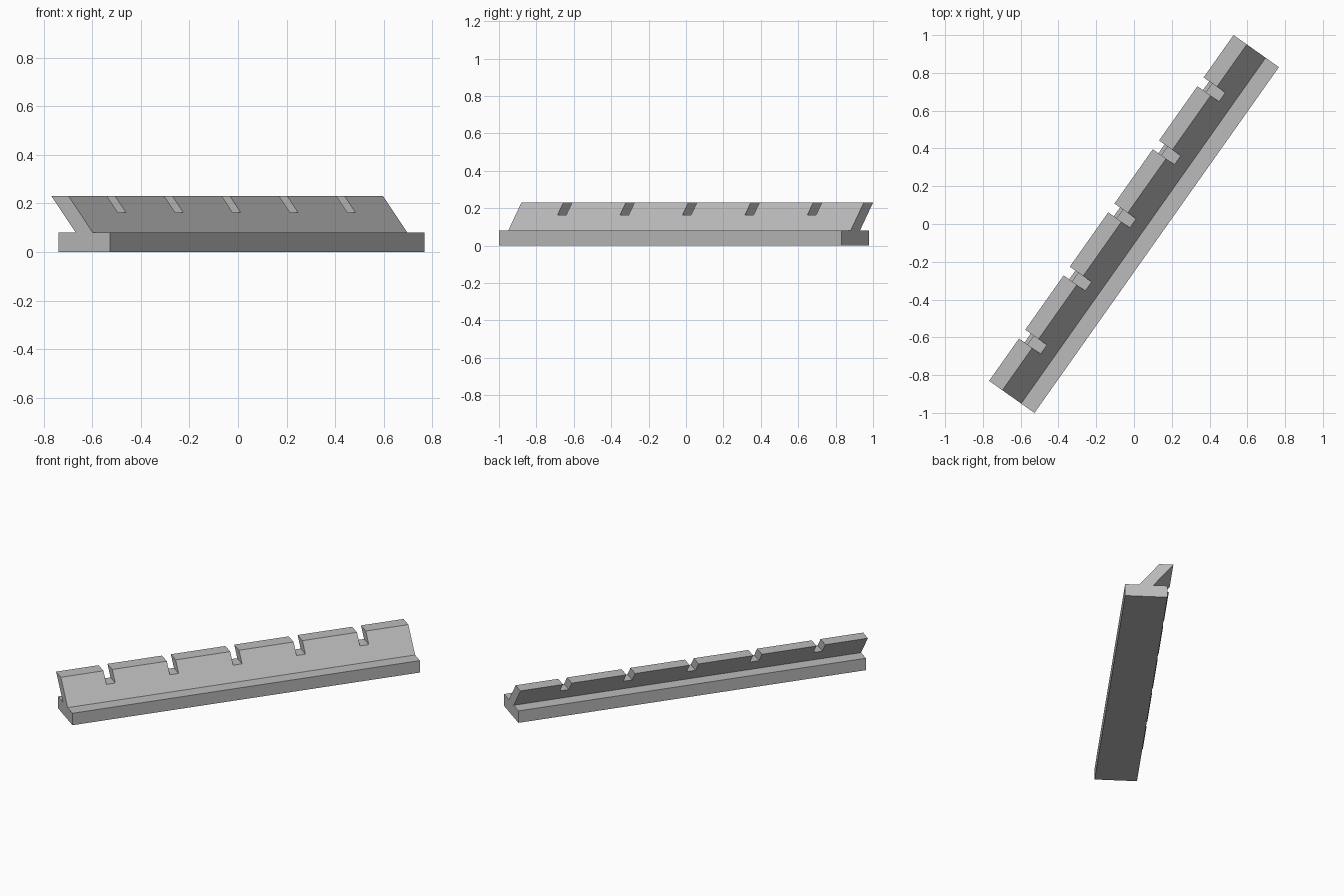
import bpy, bmesh, math

cube = bpy.data.objects.get("Cube")
if cube:
    bpy.data.objects.remove(cube, do_unlink=True)

LENGTH = 2.242
RUN = math.radians(54.74)          # direction the rail runs on the ground
BASE_H, TOP_H, SLOT_Z = 0.08, 0.23, 0.163
THICK = 0.086                      # wall thickness
LEAN = 0.122 / (TOP_H - BASE_H)    # sideways shift per unit of height
SLOT_W, SLOT_STEP = 0.057, 0.409

grey = bpy.data.materials.new("light grey")
grey.use_nodes = True
colour = (0.5, 0.5, 0.5, 1)
grey.diffuse_color = colour
grey.node_tree.nodes["Principled BSDF"].inputs["Base Color"].default_value = colour


def extrude_side(name, outline, y, depth, lean=0.0):
    """Extrude a side outline (along, up) across the rail, leaning with height."""
    bm = bmesh.new()
    face = bm.faces.new([bm.verts.new((a, y + lean * (z - BASE_H), z)) for a, z in outline])
    grown = bmesh.ops.extrude_face_region(bm, geom=[face])["geom"]
    verts = [g for g in grown if isinstance(g, bmesh.types.BMVert)]
    bmesh.ops.translate(bm, verts=verts, vec=(0, depth, 0))
    bmesh.ops.recalc_face_normals(bm, faces=bm.faces)
    mesh = bpy.data.meshes.new(name)
    bm.to_mesh(mesh)
    bm.free()
    mesh.materials.append(grey)
    obj = bpy.data.objects.new(name, mesh)
    obj.rotation_euler.z = RUN
    bpy.context.collection.objects.link(obj)


half = LENGTH / 2

# Flat base bar
extrude_side("base_bar", [(-half, 0), (half, 0), (half, BASE_H), (-half, BASE_H)],
             -0.147, 3 * THICK)

# Leaning wall with five square slots in its top edge
outline = [(half, BASE_H), (-half, BASE_H), (-half, TOP_H)]
for i in range(-2, 3):
    a, b = i * SLOT_STEP - SLOT_W / 2, i * SLOT_STEP + SLOT_W / 2
    outline += [(a, TOP_H), (a, SLOT_Z), (b, SLOT_Z), (b, TOP_H)]
outline.append((half, TOP_H))
extrude_side("slotted_wall", outline, -0.061, THICK, LEAN)
